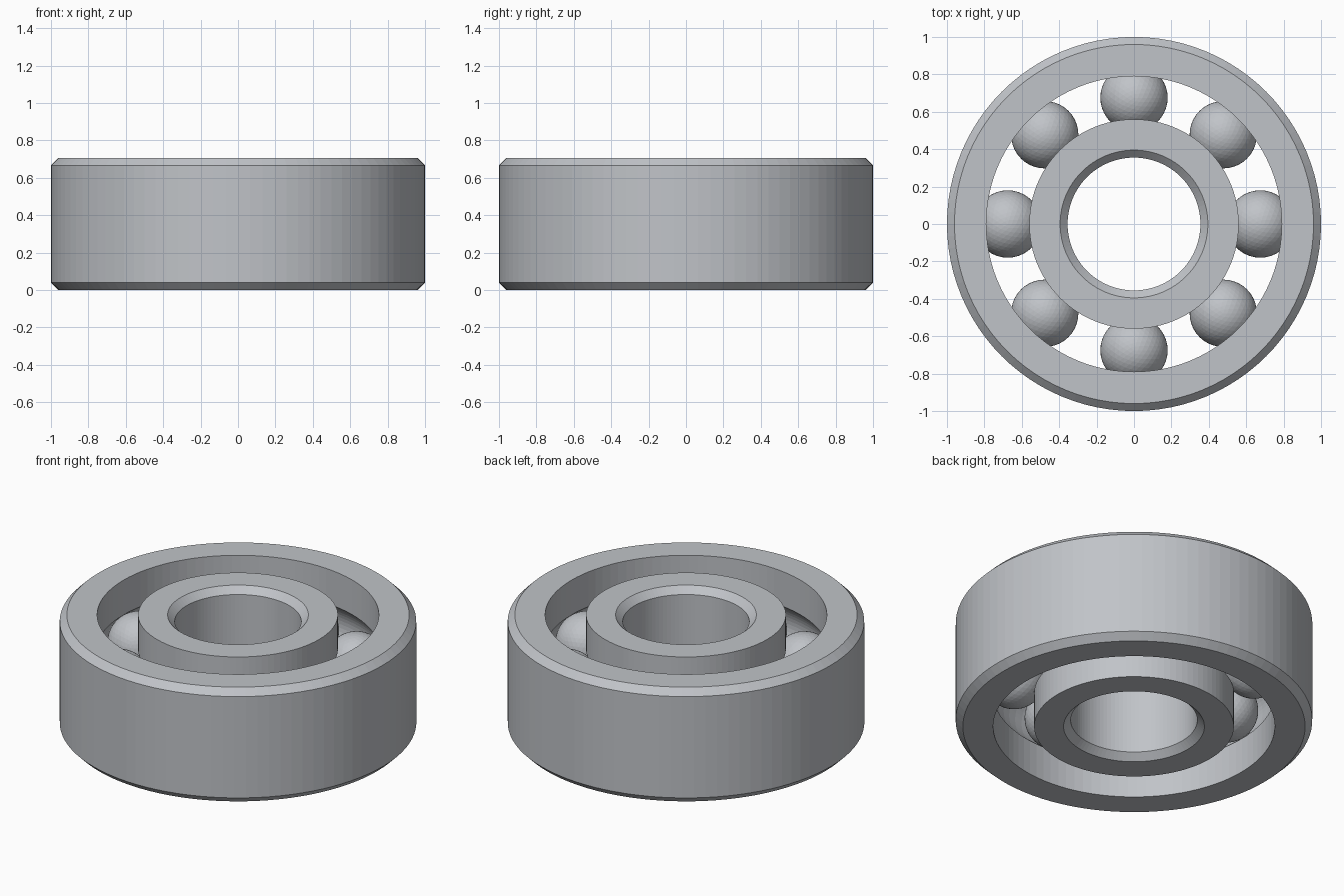
import bpy, bmesh
from math import sin, cos, pi, radians, acos
from mathutils import Matrix, Vector

if "Cube" in bpy.data.objects:
    bpy.data.objects.remove(bpy.data.objects["Cube"], do_unlink=True)

HEIGHT = 0.707
MID = HEIGHT / 2
CHAMFER = 0.04
BALL_R = 0.18
PITCH_R = 0.675
SEGMENTS = 96

# Brushed steel colour
steel = bpy.data.materials.new("steel_grey")
colour = (0.53, 0.55, 0.58, 1)
steel.use_nodes = True
steel.diffuse_color = colour
steel.node_tree.nodes["Principled BSDF"].inputs["Base Color"].default_value = colour


def add_object(name, bm):
    bmesh.ops.recalc_face_normals(bm, faces=bm.faces)
    mesh = bpy.data.meshes.new(name)
    bm.to_mesh(mesh)
    bm.free()
    mesh.materials.append(steel)
    obj = bpy.data.objects.new(name, mesh)
    bpy.context.collection.objects.link(obj)
    return obj


def lathe(name, profile):
    """Revolve a closed (radius, z) profile around the z axis."""
    bm = bmesh.new()
    verts = [bm.verts.new((r, 0, z)) for r, z in profile]
    edges = [bm.edges.new((a, b)) for a, b in zip(verts, verts[1:] + verts[:1])]
    bmesh.ops.spin(bm, geom=verts + edges, cent=(0, 0, 0), axis=(0, 0, 1),
                   angle=2 * pi, steps=SEGMENTS, use_merge=True)
    bmesh.ops.remove_doubles(bm, verts=bm.verts, dist=1e-4)
    return add_object(name, bm)


def groove(wall_r, side, steps=14):
    """Ball track cut into a wall, listed from bottom to top."""
    half = acos(abs(wall_r - PITCH_R) / BALL_R)
    angles = [half * (2 * i / steps - 1) for i in range(steps + 1)]
    return [(PITCH_R + side * BALL_R * cos(a), MID + BALL_R * sin(a)) for a in angles]


def ring(name, plain_r, track_r, side):
    """Race with a chamfered plain wall and a grooved track wall."""
    flat_r = plain_r - side * CHAMFER
    profile = [(track_r, 0)] + groove(track_r, side) + [
        (track_r, HEIGHT), (flat_r, HEIGHT), (plain_r, HEIGHT - CHAMFER),
        (plain_r, CHAMFER), (flat_r, 0)]
    return lathe(name, profile)


# Outer and inner races
ring("outer_ring", 1.0, 0.79, 1)
ring("inner_ring", 0.355, 0.56, -1)

# Balls spaced evenly between the races
for i in range(8):
    a = i * pi / 4
    bm = bmesh.new()
    bmesh.ops.create_icosphere(bm, subdivisions=4, radius=BALL_R)
    bmesh.ops.transform(bm, verts=bm.verts, matrix=Matrix.Translation(
        (PITCH_R * cos(a), PITCH_R * sin(a), MID)))
    add_object(f"ball_{i + 1}", bm)
